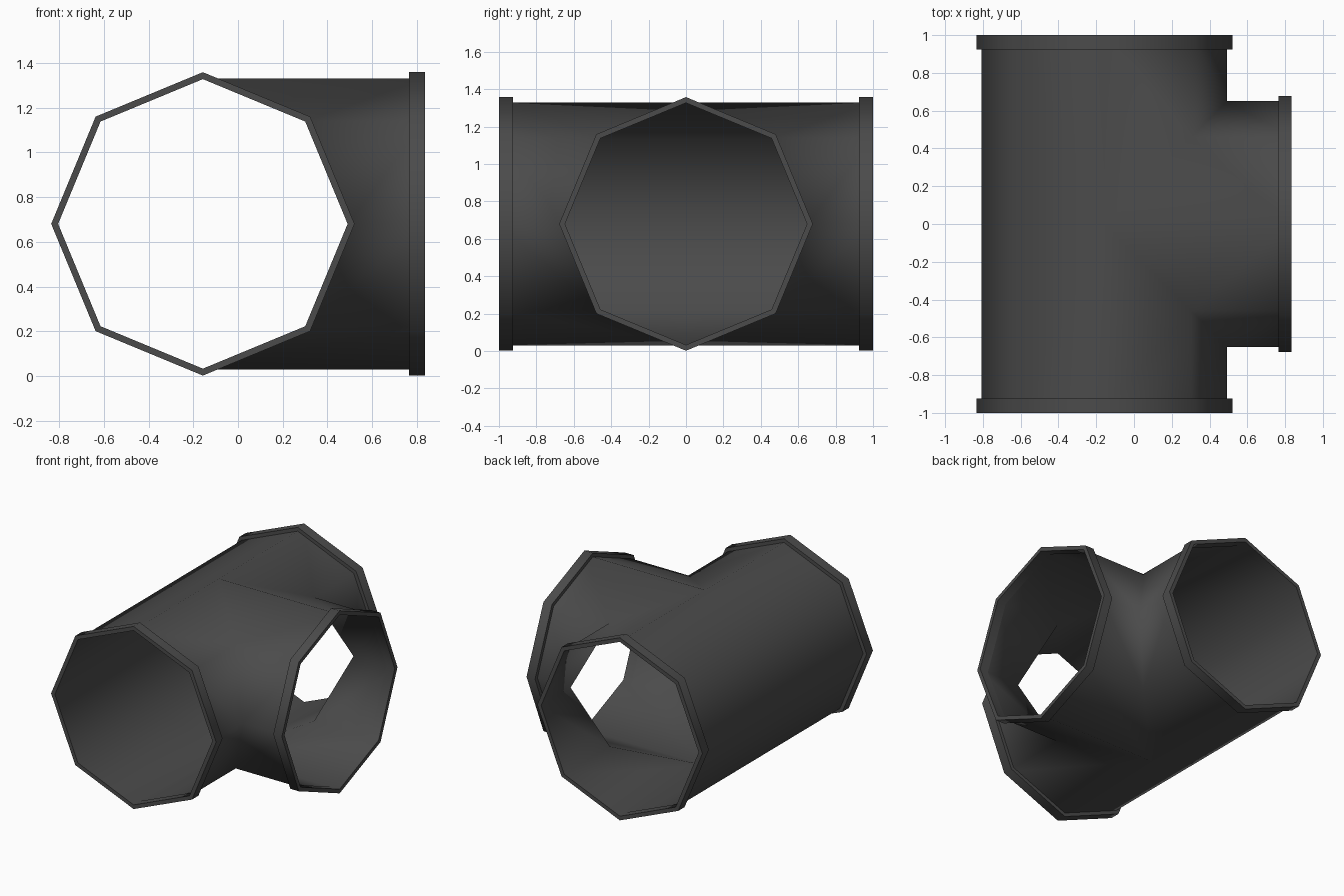
import bpy, bmesh, math
from mathutils import Vector

if "Cube" in bpy.data.objects:
    bpy.data.objects.remove(bpy.data.objects["Cube"])

XC, ZC = -0.157, 0.68      # axis of the main pipe
R, RF = 0.65, 0.678        # pipe and flange radius
XE = 0.835                 # end of the branch

mat = bpy.data.materials.new("dark_grey")
mat.diffuse_color = (0.07, 0.07, 0.07, 1)
mat.use_nodes = True
mat.node_tree.nodes["Principled BSDF"].inputs["Base Color"].default_value = mat.diffuse_color


def octo(r, k):
    a = k * math.pi / 4
    return r * math.cos(a), r * math.sin(a)


def finish(bm, name, angle):
    me = bpy.data.meshes.new(name)
    bm.to_mesh(me)
    bm.free()
    ob = bpy.data.objects.new(name, me)
    bpy.context.collection.objects.link(ob)
    me.materials.append(mat)
    bpy.ops.object.select_all(action='DESELECT')
    ob.select_set(True)
    bpy.context.view_layer.objects.active = ob
    bpy.ops.object.shade_smooth_by_angle(angle=math.radians(angle))
    return ob


# Tee body: equal octagonal pipes meeting on a mitre
bm = bmesh.new()


def face(*pts):
    # drop repeated corners so mitre tips become triangles
    ps = []
    for p in pts:
        if all((Vector(p) - q).length > 1e-5 for q in ps):
            ps.append(Vector(p))
    f = bm.faces.new([bm.verts.new(p) for p in ps])
    f.normal_update()
    if f.normal.dot(f.calc_center_median() - Vector((XC, 0, ZC))) < 0:
        f.normal_flip()


for s in (-1, 1):
    for k in range(8):
        (u0, v0), (u1, v1) = octo(R, k), octo(R, k + 1)
        # main run: the right half stops at the mitre
        m0, m1 = max(u0, 0) * s, max(u1, 0) * s
        face((XC + u0, m0, ZC + v0), (XC + u0, s, ZC + v0),
             (XC + u1, s, ZC + v1), (XC + u1, m1, ZC + v1))
        # branch, one half per side
        if u0 + u1 > 0:
            face((XC + u0, s * u0, ZC + v0), (XE, s * u0, ZC + v0),
                 (XE, s * u1, ZC + v1), (XC + u1, s * u1, ZC + v1))
bmesh.ops.remove_doubles(bm, verts=bm.verts, dist=1e-4)
finish(bm, "tee_body", 100)


# Flange: collar around a pipe end
def flange(name, place, a, b):
    bm = bmesh.new()
    prof = [(a, R), (a, RF), (b, RF), (b, R - 0.003), (a, R - 0.003)]
    rings = [[bm.verts.new(place(t, *octo(r, k))) for k in range(8)] for t, r in prof]
    for i in range(len(rings) - 1):
        for k in range(8):
            n = (k + 1) % 8
            bm.faces.new((rings[i][k], rings[i][n], rings[i + 1][n], rings[i + 1][k]))
    bmesh.ops.recalc_face_normals(bm, faces=bm.faces)
    c = Vector(place((a + b) / 2, 0, 0))
    test = max(bm.faces, key=lambda f: (f.calc_center_median() - c).length)
    if test.normal.dot(test.calc_center_median() - c) < 0:
        bmesh.ops.reverse_faces(bm, faces=bm.faces)
    finish(bm, name, 60)


flange("front_flange", lambda t, u, v: (XC + u, -t, ZC + v), 0.925, 1.0)
flange("back_flange", lambda t, u, v: (XC + u, t, ZC + v), 0.925, 1.0)
flange("branch_flange", lambda t, u, v: (t, u, ZC + v), 0.765, XE)
